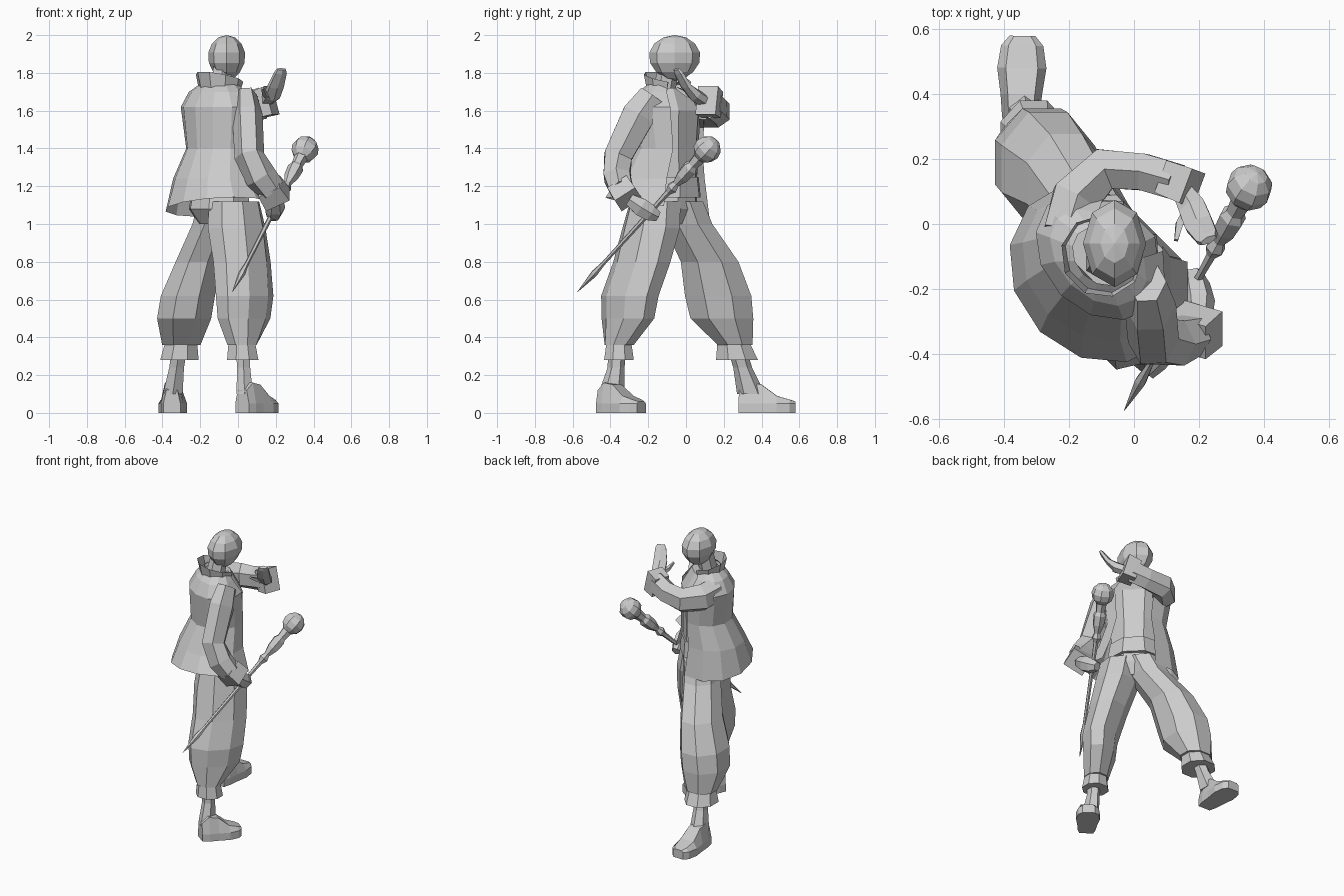
import bpy, bmesh, math
from mathutils import Vector

if "Cube" in bpy.data.objects:
    bpy.data.objects.remove(bpy.data.objects["Cube"], do_unlink=True)

GREY = (0.6, 0.6, 0.6, 1)
mat = bpy.data.materials.new("plain_grey")
mat.use_nodes = True
mat.diffuse_color = GREY
mat.node_tree.nodes["Principled BSDF"].inputs["Base Color"].default_value = GREY

# Body axes: the figure faces diagonally
FWD = Vector((1, 1, 0)).normalized()
SIDE = Vector((1, -1, 0)).normalized()
X, Y, Z = Vector((1, 0, 0)), Vector((0, 1, 0)), Vector((0, 0, 1))


def finish(name, bm):
    bmesh.ops.recalc_face_normals(bm, faces=bm.faces)
    mesh = bpy.data.meshes.new(name)
    bm.to_mesh(mesh)
    bm.free()
    mesh.materials.append(mat)
    obj = bpy.data.objects.new(name, mesh)
    bpy.context.collection.objects.link(obj)


def skin(name, rings, closed=True):
    """Bridge rings of points; closed rings get end caps."""
    bm = bmesh.new()
    rows = [[bm.verts.new(p) for p in ring] for ring in rings]
    n = len(rows[0])
    for a, b in zip(rows, rows[1:]):
        for i in range(n if closed else n - 1):
            j = (i + 1) % n
            bm.faces.new((a[i], a[j], b[j], b[i]))
    if closed:
        bm.faces.new(rows[0])
        bm.faces.new(rows[-1])
    finish(name, bm)


def ellipse(c, u, v, ru, rv, n=8, gap=None):
    """Full ellipse, or an arc left open by gap around the u axis."""
    if gap is None:
        angles = [2 * math.pi * (i + 0.5) / n for i in range(n)]
    else:
        angles = [gap + (2 * math.pi - 2 * gap) * i / n for i in range(n + 1)]
    return [c + u * (ru * math.cos(a)) + v * (rv * math.sin(a)) for a in angles]


def loft(name, rings, n=8):
    """Level rings: x, y, z, rx, ry."""
    skin(name, [ellipse(Vector(r[:3]), X, Y, r[3], r[4], n) for r in rings])


def body(name, rings, n=8, gap=None, dip=0, lean=0):
    """Rings in body axes: fwd, side, z, r_fwd, r_side; the last ring may dip or lean."""
    out = []
    for k, (f, s, z, rf, rs) in enumerate(rings):
        last = k == len(rings) - 1
        u = FWD - Z * (dip if last else 0)
        v = SIDE + Z * (lean if last else 0)
        out.append(ellipse(FWD * f + SIDE * s + Z * z, u, v, rf, rs, n, gap))
    skin(name, out, gap is None)


def tube(name, path, ref=Z, n=6):
    """Rings square to a path: x, y, z, radius across, radius along ref."""
    pts = [Vector(p[:3]) for p in path]
    rings = []
    for i, p in enumerate(path):
        t = (pts[min(i + 1, len(pts) - 1)] - pts[max(i - 1, 0)]).normalized()
        u = t.cross(ref).normalized()
        rings.append(ellipse(pts[i], u, u.cross(t), p[3], p[4], n))
    skin(name, rings)


def shoe(name, heel, direction, length):
    d = Vector(direction).normalized()
    w = Vector((d.y, -d.x, 0))
    rings = []
    for u, half, h in ((0, .045, .12), (.17, .058, .16), (.4, .064, .15),
                       (.67, .076, .09), (.9, .065, .07), (1, .04, .06)):
        section = ((-half, 0), (-half, .05), (-half * .65, h),
                   (half * .65, h), (half, .05), (half, 0))
        rings.append([Vector(heel) + d * (u * length) + w * a + Z * b
                      for a, b in section])
    skin(name, rings)


# Baggy trousers with gathered cuffs
body("rear_trouser_leg", [
    (-.13, .1, 1.12, .15, .13), (-.135, .125, .98, .175, .14),
    (-.15, .18, .8, .18, .125), (-.185, .235, .62, .185, .115),
    (-.195, .24, .5, .17, .105), (-.235, .265, .36, .085, .08)])
loft("rear_trouser_cuff", [(.02, -.355, .38, .075, .07), (.025, -.355, .28, .09, .085)])
loft("front_trouser_leg", [
    (-.1, -.03, 1.12, .12, .13), (-.13, .01, 1.0, .12, .14),
    (-.21, .125, .8, .13, .165), (-.265, .17, .62, .155, .19),
    (-.285, .19, .5, .155, .18), (-.3, .26, .36, .11, .1)])
loft("front_trouser_cuff", [(-.3, .25, .38, .09, .09), (-.31, .27, .28, .11, .12)])

# Shins and shoes
loft("rear_shin", [(.025, -.365, .34, .042, .047), (.03, -.37, .24, .04, .045),
                   (.035, -.395, .1, .05, .07)], 6)
loft("front_shin", [(-.31, .27, .34, .047, .05), (-.325, .3, .24, .045, .05),
                    (-.345, .345, .1, .06, .075)], 6)
shoe("rear_shoe", (.022, -.45, 0), (.55, .75, 0), .265)
shoe("front_shoe", (-.35, .28, 0), (.02, 1, 0), .3)

# Shirt, waist sash and neck
body("shirt", [(-.13, 0, 1.72, .09, .13), (-.12, 0, 1.6, .15, .19),
               (-.12, 0, 1.4, .14, .17), (-.12, 0, 1.2, .14, .16)])
body("hips", [(-.13, 0, 1.24, .14, .16), (-.14, 0, 1.08, .16, .18),
              (-.13, 0, 1.0, .11, .13)])
body("waist_sash", [(-.12, 0, 1.25, .15, .17), (-.13, 0, 1.14, .17, .19)])
tube("neck", [(-.1, -.12, 1.68, .06, .06), (-.08, -.09, 1.84, .055, .055)], Y)

# Open jacket with a flared uneven hem, and a stand-up collar
body("jacket", [(-.14, 0, 1.75, .08, .1), (-.15, -.005, 1.7, .12, .175),
                (-.14, -.005, 1.62, .175, .225), (-.13, 0, 1.4, .175, .195),
                (-.17, .01, 1.24, .215, .25), (-.18, .03, 1.09, .26, .3)],
     n=10, gap=.6, dip=.1, lean=.15)
body("jacket_collar", [(-.14, 0, 1.69, .1, .11), (-.14, 0, 1.775, .125, .13)],
     n=7, gap=.75, dip=.25)

# Egg-shaped head
bm = bmesh.new()
bmesh.ops.create_uvsphere(bm, u_segments=8, v_segments=7, radius=1)
for v in bm.verts:
    taper = 1 + .14 * min(v.co.z, 0)
    v.co = Vector((-.06 + v.co.x * .1 * taper,
                   -.06 + v.co.y * .138 * taper, 1.88 + v.co.z * .12))
finish("head", bm)

# Raised arm bent across the chest
tube("raised_upper_sleeve", [
    (-.21, -.03, 1.63, .08, .09), (-.18, .08, 1.605, .085, .095),
    (-.09, .17, 1.595, .075, .085), (.03, .16, 1.61, .065, .08),
    (.13, .13, 1.64, .065, .085)])
tube("raised_cuff", [(.1, .14, 1.63, .075, .1), (.18, .11, 1.655, .08, .11)], n=4)
tube("raised_hand", [
    (.15, .1, 1.65, .035, .035), (.18, .05, 1.68, .048, .035),
    (.2, .0, 1.73, .05, .022), (.225, -.04, 1.8, .04, .016),
    (.23, -.05, 1.82, .028, .012)])
tube("raised_thumb", [(.17, .05, 1.67, .02, .02), (.14, .0, 1.69, .016, .016),
                      (.13, -.05, 1.72, .008, .008)], n=4)

# Lowered arm holding the mace
tube("lowered_sleeve", [
    (.04, -.18, 1.68, .08, .06), (.05, -.25, 1.58, .1, .08),
    (.06, -.36, 1.36, .085, .08), (.12, -.365, 1.25, .08, .085),
    (.18, -.34, 1.18, .07, .075)], X)
tube("lowered_cuff", [(.165, -.35, 1.2, .085, .09), (.21, -.305, 1.13, .09, .1)], X, 4)
tube("lowered_hand", [(.2, -.3, 1.13, .035, .04), (.2, -.24, 1.09, .055, .05),
                      (.19, -.19, 1.06, .05, .045), (.18, -.15, 1.04, .03, .03)], X)

# Mace: spiked tip, slim shaft, stepped neck and faceted ball
tip, top = Vector((-.03, -.575, .64)), Vector((.355, .112, 1.395))
tube("mace_shaft", [(*tip.lerp(top, t), r, r) for t, r in (
    (0, .001), (.13, .019), (.2, .011), (.62, .014), (.7, .017), (.73, .032),
    (.76, .02), (.81, .038), (.87, .043), (.89, .03), (.97, .04))])
bm = bmesh.new()
bmesh.ops.create_uvsphere(bm, u_segments=8, v_segments=6, radius=.073)
bmesh.ops.rotate(bm, verts=bm.verts,
                 matrix=Z.rotation_difference(top - tip).to_matrix())
bmesh.ops.translate(bm, verts=bm.verts, vec=top)
finish("mace_ball", bm)
